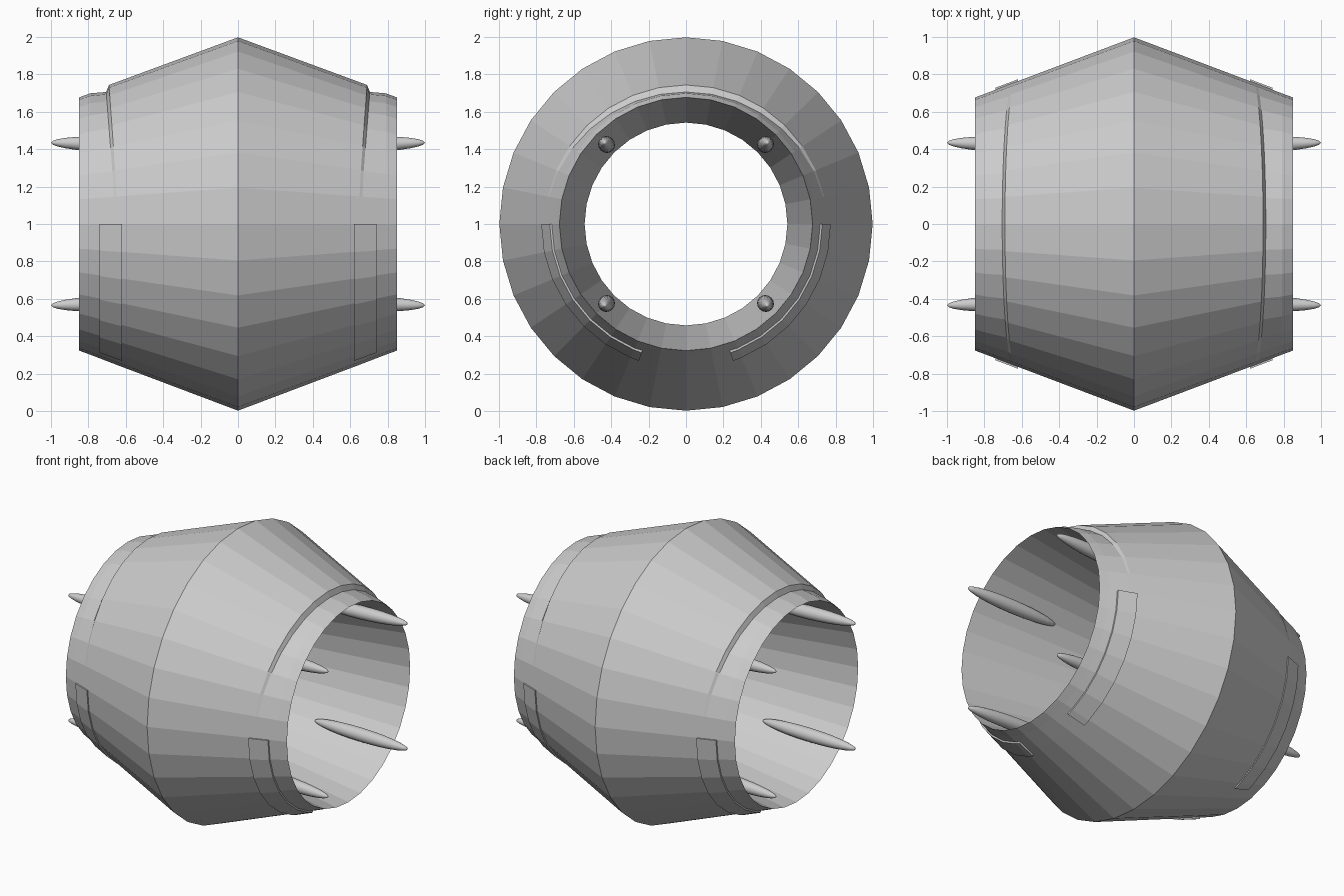
import bpy, bmesh
from math import sin, cos, pi, radians
from mathutils import Vector, Matrix

cube = bpy.data.objects.get("Cube")
if cube:
    bpy.data.objects.remove(cube, do_unlink=True)

SIDES = 32
RIDGE, RIM, HALF, THROAT = 0.998, 0.677, 0.85, 0.542

grey = bpy.data.materials.new("light_grey")
grey.use_nodes = True
grey.diffuse_color = (0.6, 0.6, 0.6, 1)
grey.node_tree.nodes["Principled BSDF"].inputs["Base Color"].default_value = (0.6, 0.6, 0.6, 1)


def finish(name, bm, axes):
    """Turn a bmesh into an object mirrored about the body centre."""
    bmesh.ops.recalc_face_normals(bm, faces=bm.faces)
    mesh = bpy.data.meshes.new(name)
    bm.to_mesh(mesh)
    bm.free()
    mesh.materials.append(grey)
    obj = bpy.data.objects.new(name, mesh)
    obj.location.z = 1
    bpy.context.collection.objects.link(obj)
    mirror = obj.modifiers.new("Mirror", "MIRROR")
    mirror.use_axis = axes
    return obj


def cone_radius(x):
    return RIDGE + (RIM - RIDGE) * x / HALF


def sweep(bm, angles, section, ring=False, loop=False):
    """Sweep a section of (x, radius) points around the x axis."""
    cols = [[bm.verts.new((x, r * cos(a), r * sin(a))) for x, r in section(a)] for a in angles]
    pairs = list(zip(cols, cols[1:])) + ([(cols[-1], cols[0])] if ring else [])
    for p, q in pairs:
        n = len(p)
        for i in range(n if loop else n - 1):
            j = (i + 1) % n
            bm.faces.new((p[i], p[j], q[j], q[i]))
    return cols


# Double-cone shell with a shallow step over the top of each end
def shell_section(a):
    top = max(0.0, (sin(a) - 0.25) / 0.75)
    edge = 0.65 + 0.04 * top
    step, flat = edge + 0.015, 0.79
    return [(0, RIDGE),
            (edge, cone_radius(edge) + 0.006 * top),
            (step, cone_radius(step) - 0.026 * top),
            (flat, cone_radius(flat) - 0.001),
            (HALF, RIM),
            (0, THROAT)]


bm = bmesh.new()
sweep(bm, [2 * pi * i / SIDES for i in range(SIDES)], shell_section, ring=True)
finish("barrel_shell", bm, (True, False, False))


# Raised bands around the lower sides of each end
def band_section(a):
    inner, outer = 0.62, 0.74
    return [(inner, cone_radius(inner) + 0.01), (outer, cone_radius(outer) + 0.01),
            (outer, cone_radius(outer) - 0.02), (inner, cone_radius(inner) - 0.02)]


bm = bmesh.new()
band_angles = [-2 * pi * i / SIDES for i in range(7)] + [radians(-71)]
columns = sweep(bm, band_angles, band_section, loop=True)
for end in (columns[0], columns[-1]):
    bm.faces.new(end)
finish("lower_side_bands", bm, (True, True, False))

# Slim pointed prongs lying along the inside wall, four at each end
bm = bmesh.new()
centre = Vector((0.65, 0.425, 0.425))
axis = Vector((0.35, 0.01, 0.01))
placement = (Matrix.Translation(centre)
             @ axis.to_track_quat("Z", "Y").to_matrix().to_4x4()
             @ Matrix.Diagonal((0.044, 0.044, 0.35, 1)))
bmesh.ops.create_uvsphere(bm, u_segments=16, v_segments=14, radius=1, matrix=placement)
for face in bm.faces:
    face.smooth = True
finish("inner_prongs", bm, (True, True, True))
